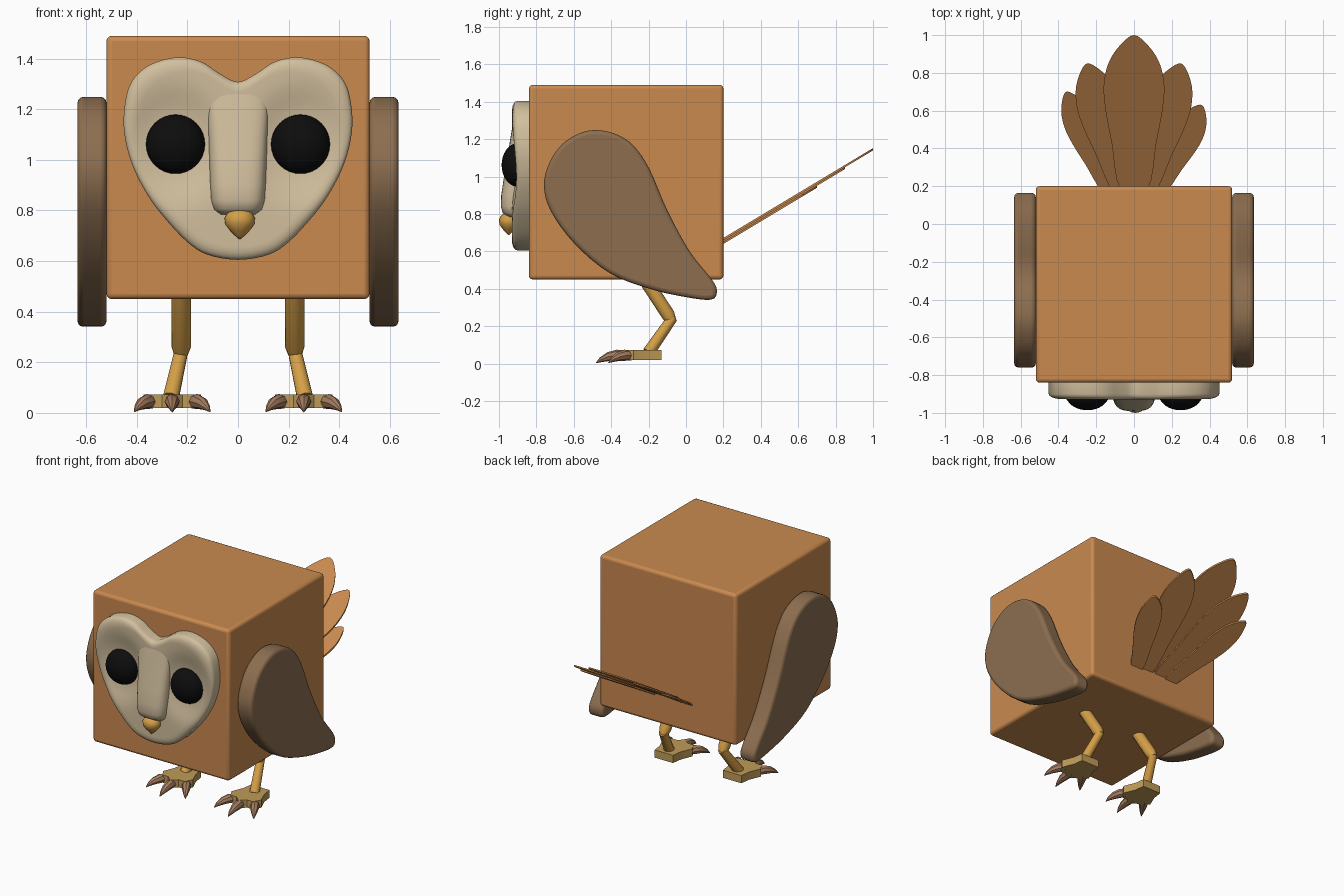
import bpy, bmesh, math
from mathutils import Vector

if "Cube" in bpy.data.objects:
    bpy.data.objects.remove(bpy.data.objects["Cube"])


def material(name, rgb):
    m = bpy.data.materials.new(name)
    m.diffuse_color = (*rgb, 1)
    m.use_nodes = True
    m.node_tree.nodes["Principled BSDF"].inputs["Base Color"].default_value = m.diffuse_color
    return m


ORANGE = material("warm brown", (0.587, 0.253, 0.078))
BROWN = material("dark brown", (0.263, 0.155, 0.078))
CREAM = material("cream", (0.64, 0.52, 0.34))
BLACK = material("black", (0.004, 0.004, 0.004))
YELLOW = material("leg yellow", (0.67, 0.35, 0.064))
KHAKI = material("foot khaki", (0.52, 0.33, 0.10))
CLAW = material("claw tan", (0.39, 0.21, 0.12))


def build(name, verts, faces, mat, bevel=0, angle=40):
    me = bpy.data.meshes.new(name)
    me.from_pydata([tuple(v) for v in verts], [], faces)
    bm = bmesh.new()
    bm.from_mesh(me)
    bmesh.ops.recalc_face_normals(bm, faces=bm.faces)
    bm.to_mesh(me)
    bm.free()
    me.materials.append(mat)
    ob = bpy.data.objects.new(name, me)
    bpy.context.collection.objects.link(ob)
    bpy.ops.object.select_all(action='DESELECT')
    ob.select_set(True)
    bpy.context.view_layer.objects.active = ob
    bpy.ops.object.shade_smooth_by_angle(angle=math.radians(angle))
    if bevel:
        b = ob.modifiers.new("bevel", 'BEVEL')
        b.width, b.segments, b.limit_method = bevel, 3, 'ANGLE'
        b.angle_limit = math.radians(60)
    return ob


def loft(name, rings, mat, bevel=0, angle=40):
    """Skin equal-length closed rings and cap both ends."""
    n = len(rings[0])
    verts = [v for r in rings for v in r]
    faces = [(i * n + j, i * n + (j + 1) % n, (i + 1) * n + (j + 1) % n, (i + 1) * n + j)
             for i in range(len(rings) - 1) for j in range(n)]
    faces += [tuple(range(n)), tuple(range(len(verts) - n, len(verts)))]
    return build(name, verts, faces, mat, bevel, angle)


def tube(name, path, radii, mat, sides=10):
    path = [Vector(p) for p in path]
    rings = []
    for i, (p, r) in enumerate(zip(path, radii)):
        t = path[min(i + 1, len(path) - 1)] - path[max(i - 1, 0)]
        q = t.to_track_quat('Z', 'Y')
        rings.append([p + q @ Vector((r * math.cos(a), r * math.sin(a), 0))
                      for a in (2 * math.pi * k / sides for k in range(sides))])
    return loft(name, rings, mat)


def smooth(pts, steps=4):
    """Closed Catmull-Rom curve through 2D points."""
    n, out = len(pts), []
    for i in range(n):
        a, b, c, d = (Vector(pts[(i + k) % n]) for k in (-1, 0, 1, 2))
        for s in range(steps):
            t = s / steps
            out.append(0.5 * (2 * b + (c - a) * t + (2 * a - 5 * b + 4 * c - d) * t * t
                              + (3 * b - a - 3 * c + d) * t ** 3))
    return out


# Cube body
bpy.ops.mesh.primitive_cube_add(size=1.04, location=(0, -0.32, 0.97))
body = bpy.context.object
body.name = "body"
body.data.materials.append(ORANGE)
bev = body.modifiers.new("bevel", 'BEVEL')
bev.width, bev.segments = 0.02, 3
bpy.ops.object.shade_smooth_by_angle(angle=math.radians(30))

# Heart-shaped face disc with sunken eye sockets
half = [(0.12, 0.625), (0.2, 0.675), (0.29, 0.77), (0.36, 0.865), (0.42, 0.985), (0.45, 1.11),
        (0.447, 1.22), (0.42, 1.31), (0.35, 1.375), (0.245, 1.405), (0.15, 1.39), (0.07, 1.34)]
heart = smooth([(0, 0.605)] + half + [(0, 1.308)] + [(-x, z) for x, z in reversed(half)])


def face_point(p, t):
    x, z = p.x * t, 1.0 + (p.y - 1.0) * t
    d2 = ((abs(x) - 0.25) / 0.15) ** 2 + ((z - 1.06) / 0.17) ** 2
    y = -0.93 + 0.035 * math.exp(-d2 * d2 * 0.5)
    if t > 0.88:
        k = (t - 0.88) / 0.12
        y += 0.03 * (1 - math.sqrt(max(0, 1 - k * k)))
    return Vector((x, y, z))


levels = [0.02] + [i / 14 for i in range(1, 13)] + [0.88, 0.92, 0.95, 0.975, 0.99, 1]
rings = [[face_point(p, t) for p in heart] for t in levels]
rings.append([Vector((p.x, -0.835, p.y)) for p in heart])
loft("face_disc", rings, CREAM, angle=60)

# Nose ridge growing out of the forehead: height, front y, half width
rings = []
for z, y, w in [(1.29, -0.925, 0.12), (1.2, -0.94, 0.122), (1.1, -0.955, 0.117), (1.0, -0.973, 0.114),
                (0.9, -0.988, 0.111), (0.84, -0.99, 0.108), (0.805, -0.98, 0.098), (0.785, -0.955, 0.075)]:
    ring = []
    for k in range(32):
        c, s = math.cos(math.pi * k / 16), math.sin(math.pi * k / 16)
        ring.append(Vector((w * math.copysign(abs(c) ** 0.6, c),
                            -0.88 + (y + 0.88) * math.copysign(abs(s) ** 0.6, s), z)))
    rings.append(ring)
loft("nose_ridge", rings, CREAM, angle=60)

# Beak: height, radius
rings = [[Vector((0.007 + r * math.cos(a), -0.948 + r * 0.87 * math.sin(a), z))
          for a in (math.pi * k / 8 for k in range(16))]
         for z, r in [(0.803, 0.025), (0.792, 0.048), (0.77, 0.06), (0.745, 0.057),
                      (0.72, 0.038), (0.7, 0.018), (0.687, 0.003)]]
loft("beak", rings, YELLOW, angle=60)

# Wing outline (y, z), rounded plate on each side
wing = smooth([(-0.76, 0.95), (-0.73, 1.075), (-0.66, 1.175), (-0.56, 1.235), (-0.47, 1.248),
               (-0.37, 1.225), (-0.28, 1.165), (-0.195, 1.04), (-0.10, 0.82), (0.02, 0.60),
               (0.136, 0.453), (0.165, 0.39), (0.135, 0.342), (-0.008, 0.357), (-0.195, 0.40),
               (-0.41, 0.485), (-0.595, 0.64), (-0.72, 0.81)])
# Foot outline relative to the foot centre (x, y)
foot = [(-0.07, -0.13), (0.07, -0.13), (0.08, -0.2), (0.113, -0.28), (0.085, -0.33),
        (0.04, -0.33), (0, -0.365), (-0.04, -0.33), (-0.085, -0.33), (-0.113, -0.28), (-0.08, -0.2)]

for side, s in (("left", -1), ("right", 1)):
    loft(side + "_wing", [[Vector((s * x, p.x, p.y)) for p in wing] for x in (0.52, 0.634)],
         BROWN, bevel=0.022)
    # Eyes
    bpy.ops.mesh.primitive_uv_sphere_add(segments=32, ring_count=16, radius=0.117,
                                         location=(s * 0.247, -0.897, 1.062))
    eye = bpy.context.object
    eye.name = side + "_eye"
    eye.scale.y = 0.76
    eye.data.materials.append(BLACK)
    bpy.ops.object.shade_smooth_by_angle(angle=math.radians(40))
    # Legs bending at the knee
    tube(side + "_upper_leg", [(s * 0.224, -0.235, 0.475), (s * 0.224, -0.095, 0.26),
                               (s * 0.226, -0.075, 0.225)], [0.038, 0.038, 0.026], YELLOW)
    tube(side + "_lower_leg", [(s * 0.224, -0.072, 0.245), (s * 0.265, -0.2, 0.06)],
         [0.028, 0.033], YELLOW)
    # Foot slab
    loft(side + "_foot", [[Vector((s * 0.26 + x, y, z)) for x, y in foot] for z in (0.02, 0.073)],
         KHAKI, angle=20)
    # Three curved claws
    for i, (bx, by, tx, ty) in enumerate([(-0.075, -0.29, -0.15, -0.415), (0, -0.32, 0, -0.48),
                                          (0.075, -0.29, 0.15, -0.415)]):
        path = [(s * 0.26 + bx + (tx - bx) * t, by + (ty - by) * t, z)
                for t, z in [(0, 0.042), (0.3, 0.045), (0.6, 0.037), (0.85, 0.02), (1, 0.004)]]
        tube(f"{side}_claw_{i + 1}", path, [0.024, 0.03, 0.024, 0.013, 0.002], CLAW, 8)

# Fan tail of overlapping thin feathers: base x, tip x, tip y, half width, layer
shape = [(0, 0.45), (0.3, 0.74), (0.52, 0.95), (0.68, 1.0), (0.82, 0.84), (0.93, 0.48)]
for i, (bx, tx, ty, w, layer) in enumerate([
        (0, 0, 1.0, 0.16, 0), (-0.06, -0.25, 0.85, 0.115, 1), (0.06, 0.25, 0.85, 0.115, 1),
        (-0.13, -0.36, 0.70, 0.085, 2), (0.13, 0.36, 0.63, 0.085, 2)]):
    base, tip = Vector((bx, 0.185)), Vector((tx, ty))
    d = tip - base
    nrm = Vector((-d.y, d.x)).normalized()
    pts = [base + d * t + nrm * w * k for t, k in shape] + [tip]
    pts += [base + d * t - nrm * w * k for t, k in reversed(shape)]
    out = [p for p in smooth(pts, 4) if p.y >= 0.15]
    loft(f"tail_feather_{i + 1}",
         [[Vector((p.x, p.y, 0.66 + 0.6 * (p.y - 0.2) - layer * 0.01 + h)) for p in out]
          for h in (0, 0.012)], ORANGE)
